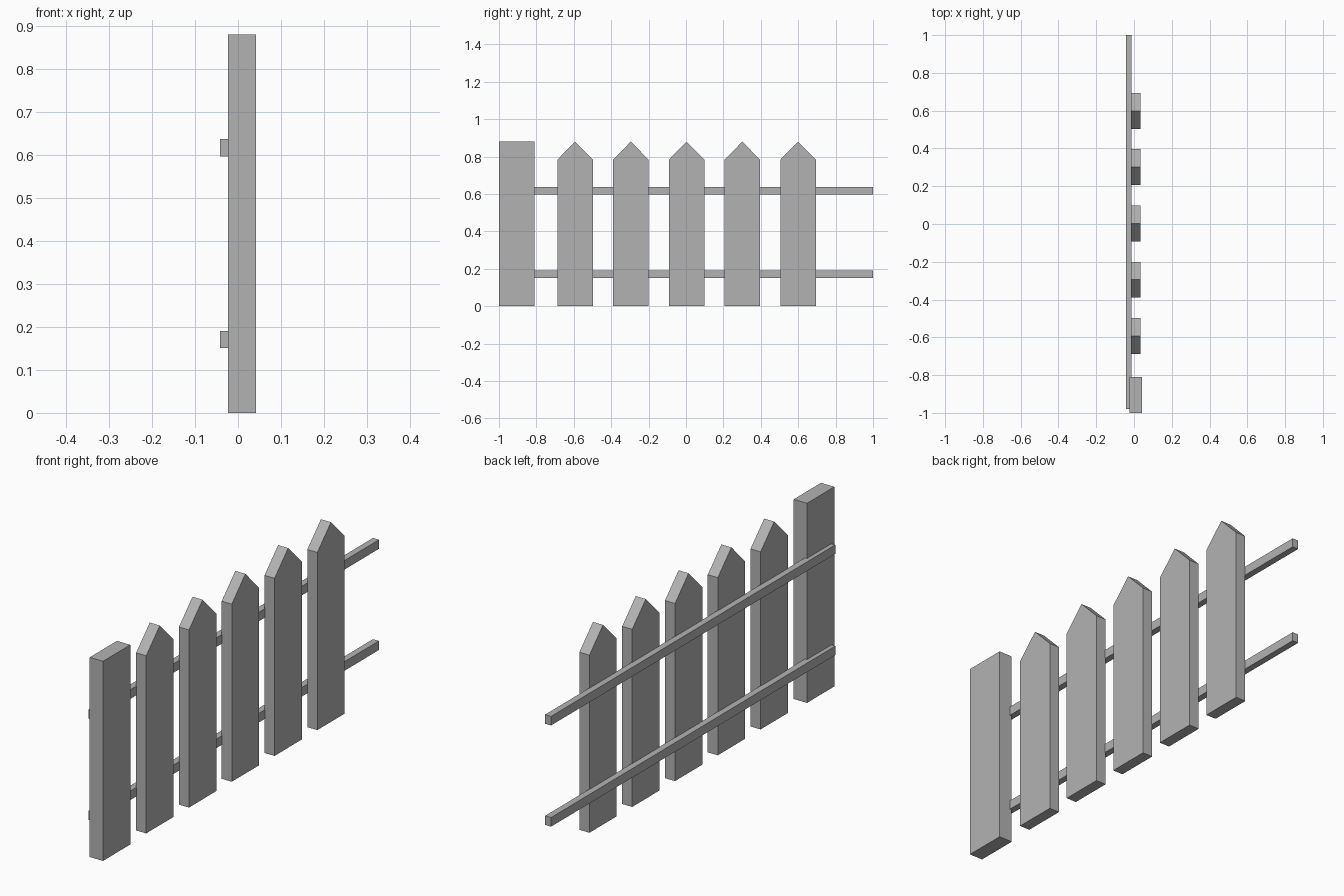
import bpy

if "Cube" in bpy.data.objects:
    bpy.data.objects.remove(bpy.data.objects["Cube"])

# Dark grey paint shared by every part
paint = bpy.data.materials.new("dark_grey")
paint.diffuse_color = (0.45, 0.45, 0.45, 1)
paint.use_nodes = True
paint.node_tree.nodes["Principled BSDF"].inputs["Base Color"].default_value = paint.diffuse_color


def extrude_x(name, profile, x0, x1):
    """Extrude a (y, z) outline along x."""
    n = len(profile)
    verts = [(x, y, z) for x in (x0, x1) for y, z in profile]
    faces = [tuple(range(n))[::-1], tuple(range(n, 2 * n))]
    faces += [(i, (i + 1) % n, n + (i + 1) % n, n + i) for i in range(n)]
    mesh = bpy.data.meshes.new(name)
    mesh.from_pydata(verts, [], faces)
    mesh.materials.append(paint)
    obj = bpy.data.objects.new(name, mesh)
    bpy.context.collection.objects.link(obj)
    return obj


def rect(y0, y1, z0, z1):
    return [(y0, z0), (y1, z0), (y1, z1), (y0, z1)]


HEIGHT, SHOULDER, HALF = 0.88, 0.783, 0.095

# End post
extrude_x("end_post", rect(-1.0, -0.81, 0, HEIGHT), -0.023, 0.042)

# Pointed pickets
for i in range(5):
    c = 0.003 + 0.298 * (i - 2)
    outline = [(c - HALF, 0), (c + HALF, 0), (c + HALF, SHOULDER),
               (c, HEIGHT), (c - HALF, SHOULDER)]
    extrude_x(f"picket_{i + 1}", outline, -0.015, 0.034)

# Horizontal rails behind the pickets
for name, z in (("lower_rail", 0.151), ("upper_rail", 0.597)):
    extrude_x(name, rect(-0.98, 1.0, z, z + 0.04), -0.042, -0.013)
